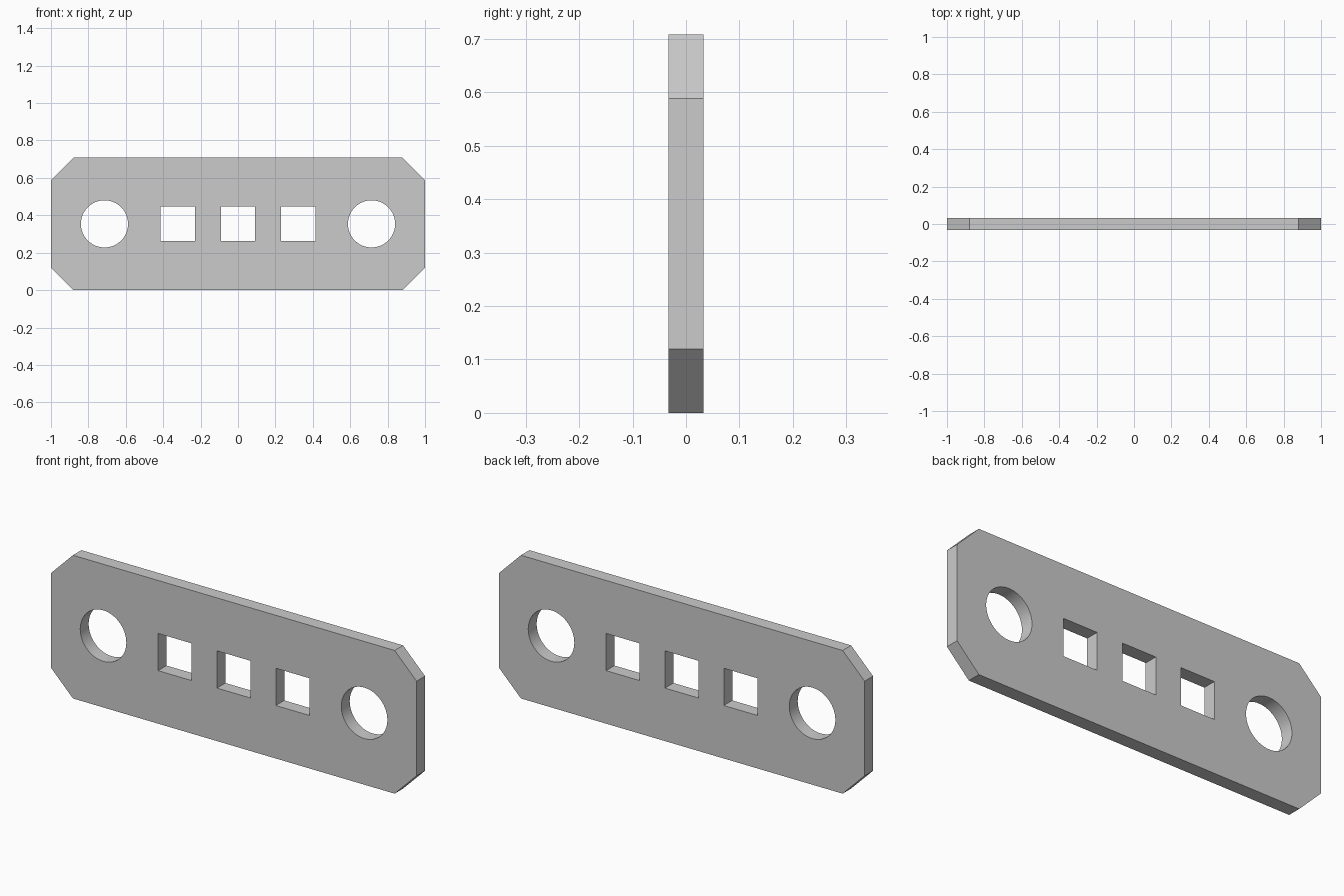
import bpy, bmesh
from math import sin, cos, pi, radians

if "Cube" in bpy.data.objects:
    bpy.data.objects.remove(bpy.data.objects["Cube"])

HEIGHT, HALF_DEPTH, CHAMFER = 0.708, 0.033, 0.12
MID = HEIGHT / 2


def ring(cx, cz, radius, sides, start=0.0):
    """Regular polygon outline around (cx, cz)."""
    return [(cx + radius * cos(start + 2 * pi * i / sides),
             cz + radius * sin(start + 2 * pi * i / sides)) for i in range(sides)]


def add_outline(curve, points):
    spline = curve.splines.new('POLY')
    spline.points.add(len(points) - 1)
    for p, (x, z) in zip(spline.points, points):
        p.co = (x, z, 0, 1)
    spline.use_cyclic_u = True


curve = bpy.data.curves.new("mounting_plate", 'CURVE')
curve.dimensions = '2D'
curve.fill_mode = 'BOTH'
curve.extrude = HALF_DEPTH

# plate outline with cut corners
c = CHAMFER
add_outline(curve, [(-1 + c, 0), (1 - c, 0), (1, c), (1, HEIGHT - c),
                    (1 - c, HEIGHT), (-1 + c, HEIGHT), (-1, HEIGHT - c), (-1, c)])

# round holes at the ends
for x in (-0.714, 0.714):
    add_outline(curve, ring(x, MID, 0.126, 64))

# three square holes in the middle
for x in (-0.322, 0, 0.322):
    add_outline(curve, ring(x, MID, 0.092 * 2 ** 0.5, 4, pi / 4))

# stand the plate up and turn it into a clean mesh
plate = bpy.data.objects.new("mounting_plate", curve)
bpy.context.collection.objects.link(plate)
plate.rotation_euler.x = radians(90)
bpy.context.view_layer.objects.active = plate
plate.select_set(True)
bpy.ops.object.convert(target='MESH')
plate = bpy.context.object
bpy.ops.object.transform_apply(rotation=True)

bm = bmesh.new()
bm.from_mesh(plate.data)
bmesh.ops.remove_doubles(bm, verts=bm.verts, dist=1e-4)
bmesh.ops.recalc_face_normals(bm, faces=bm.faces)
bm.to_mesh(plate.data)
bm.free()
bpy.ops.object.shade_smooth_by_angle(angle=radians(30))
